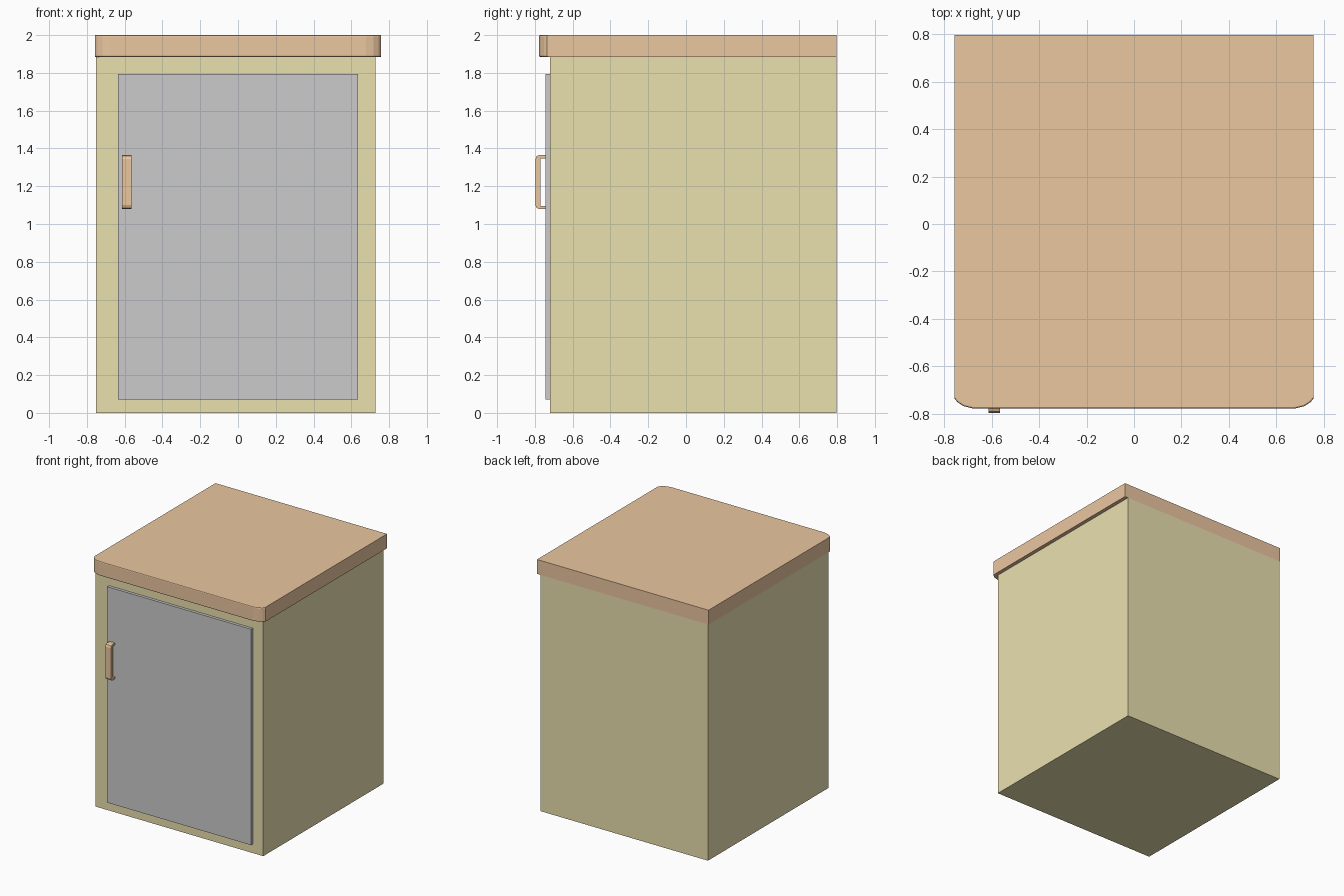
import bpy, bmesh
from mathutils import Vector

if "Cube" in bpy.data.objects:
    bpy.data.objects.remove(bpy.data.objects["Cube"])


def material(name, color):
    m = bpy.data.materials.new(name)
    m.diffuse_color = (*color, 1)
    m.use_nodes = True
    m.node_tree.nodes["Principled BSDF"].inputs["Base Color"].default_value = m.diffuse_color
    return m


wood = material("wood", (0.83, 0.57, 0.35))
paint = material("paint", (0.82, 0.75, 0.43))


def prism(name, outline, push, mat=None):
    """Extrude a flat outline along the vector push."""
    bm = bmesh.new()
    face = bm.faces.new([bm.verts.new(p) for p in outline])
    new = bmesh.ops.extrude_face_region(bm, geom=[face], use_keep_orig=True)["geom"]
    bmesh.ops.translate(bm, vec=Vector(push),
                        verts=[g for g in new if isinstance(g, bmesh.types.BMVert)])
    bmesh.ops.recalc_face_normals(bm, faces=bm.faces)
    me = bpy.data.meshes.new(name)
    bm.to_mesh(me)
    bm.free()
    ob = bpy.data.objects.new(name, me)
    bpy.context.collection.objects.link(ob)
    if mat:
        me.materials.append(mat)
    return ob


def box(name, x0, x1, y0, y1, z0, z1, mat=None):
    base = [(x0, y0, z0), (x1, y0, z0), (x1, y1, z0), (x0, y1, z0)]
    return prism(name, base, (0, 0, z1 - z0), mat)


# Cabinet body and door
box("cabinet_body", -0.752, 0.727, -0.72, 0.797, 0, 1.885, paint)
box("door", -0.635, 0.635, -0.743, -0.72, 0.072, 1.795)

# Worktop with rounded front corners
corner = [(0.757, -0.737), (0.745, -0.752), (0.718, -0.769), (0.677, -0.779)]
half = [(0.757, 0.797)] + corner
outline = half + [(-x, y) for x, y in reversed(half)]
top = prism("worktop", [(x, y, 1.885) for x, y in outline], (0, 0, 0.115), wood)

# Soften the front rims of the worktop
bm = bmesh.new()
bm.from_mesh(top.data)
rims = [e for e in bm.edges
        if all(v.co.y < -0.73 for v in e.verts)
        and abs(e.verts[0].co.z - e.verts[1].co.z) < 1e-4]
bmesh.ops.bevel(bm, geom=rims, offset=0.007, segments=2, profile=0.5, affect='EDGES')
bm.to_mesh(top.data)
bm.free()

# Bracket handle: half profile in (y, z), mirrored about its middle height
mid = 1.222
outer = [(-0.741, 0.143), (-0.778, 0.143), (-0.791, 0.137), (-0.797, 0.122)]
inner = [(-0.770, 0.126), (-0.741, 0.126)]
ring = outer + [(y, -z) for y, z in reversed(outer)]
ring += [(y, -z) for y, z in reversed(inner)] + inner
prism("door_handle", [(-0.613, y, mid + z) for y, z in ring], (0.048, 0, 0), wood)
